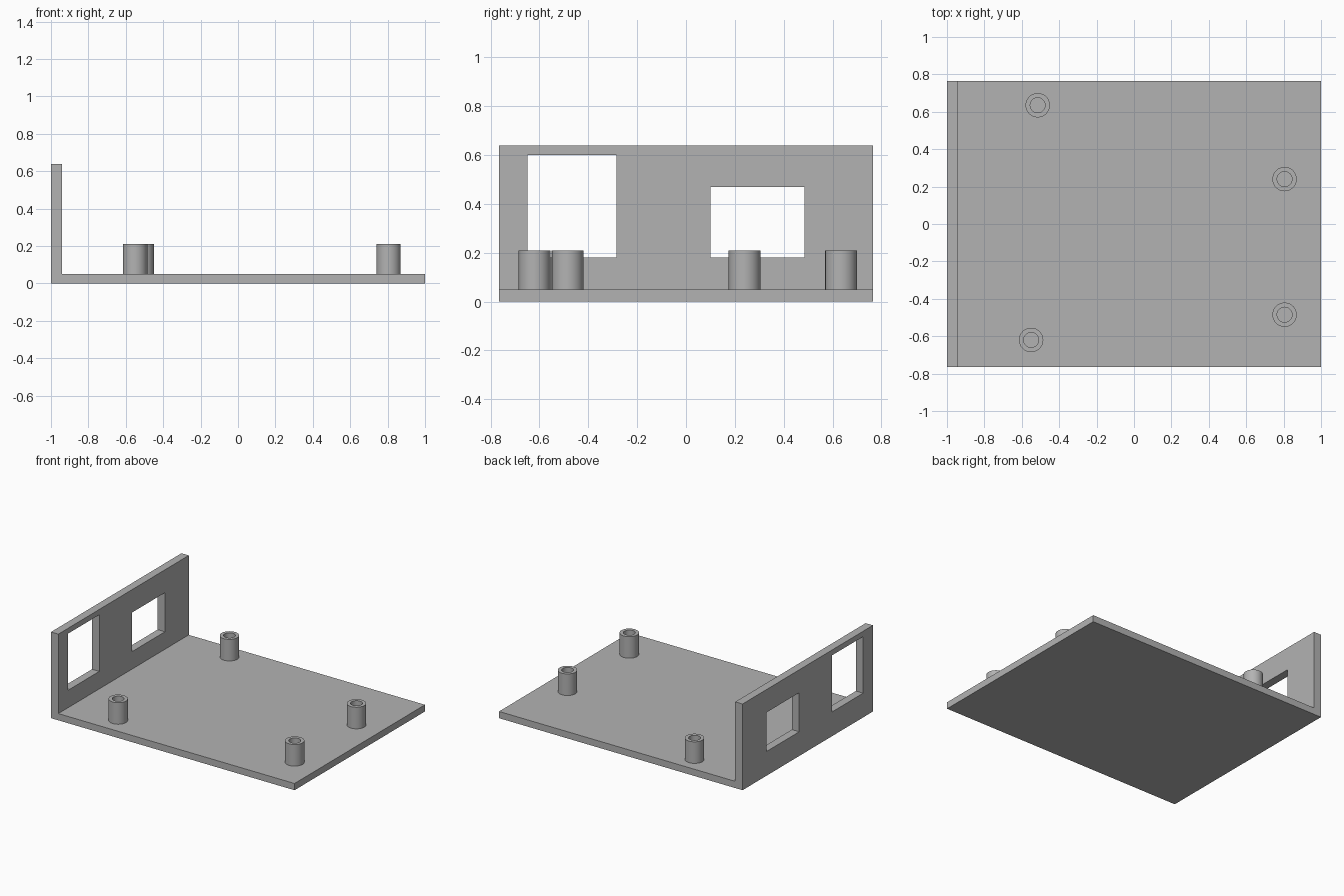
import bpy
import bmesh
from mathutils import Matrix, Vector

if "Cube" in bpy.data.objects:
    bpy.data.objects.remove(bpy.data.objects["Cube"], do_unlink=True)

# One plain grey for the whole tray
GREY = (0.45, 0.45, 0.45, 1.0)
grey = bpy.data.materials.new("plain grey")
grey.use_nodes = True
grey.diffuse_color = GREY
grey.node_tree.nodes["Principled BSDF"].inputs["Base Color"].default_value = GREY

HALF_WIDTH = 0.765
FLOOR = 0.05
WALL_IN = -0.94
WALL_TOP = 0.64


def make_object(name, bm):
    bmesh.ops.recalc_face_normals(bm, faces=bm.faces)
    mesh = bpy.data.meshes.new(name)
    bm.to_mesh(mesh)
    bm.free()
    mesh.materials.append(grey)
    obj = bpy.data.objects.new(name, mesh)
    bpy.context.collection.objects.link(obj)
    return obj


def activate(obj):
    bpy.ops.object.select_all(action="DESELECT")
    obj.select_set(True)
    bpy.context.view_layer.objects.active = obj


def extrude_profile(name, points):
    """Extrude an (x, z) outline across the full width in y."""
    bm = bmesh.new()
    face = bm.faces.new([bm.verts.new((x, -HALF_WIDTH, z)) for x, z in points])
    new = bmesh.ops.extrude_face_region(bm, geom=[face])["geom"]
    bmesh.ops.translate(bm, vec=(0, 2 * HALF_WIDTH, 0),
                        verts=[v for v in new if isinstance(v, bmesh.types.BMVert)])
    return make_object(name, bm)


def cut_window(target, y0, y1, z0, z1):
    """Cut a rectangular opening through the end wall."""
    bm = bmesh.new()
    centre = Vector((-0.97, (y0 + y1) / 2, (z0 + z1) / 2))
    bmesh.ops.create_cube(bm, size=1, matrix=Matrix.Translation(centre)
                          @ Matrix.Diagonal((0.2, y1 - y0, z1 - z0, 1)))
    cutter = make_object("window_cutter", bm)
    cutter.hide_render = True
    mod = target.modifiers.new("window", "BOOLEAN")
    mod.operation = "DIFFERENCE"
    mod.solver = "EXACT"
    mod.object = cutter
    activate(target)
    bpy.ops.object.modifier_apply(modifier=mod.name)
    bpy.data.objects.remove(cutter, do_unlink=True)


def standoff(name, x, y, outer=0.065, inner=0.04, top=0.21):
    """Hollow post: a tube profile spun around its axis."""
    bm = bmesh.new()
    profile = [(outer, FLOOR), (outer, top), (inner, top), (inner, FLOOR)]
    verts = [bm.verts.new((r, 0, z)) for r, z in profile]
    edges = [bm.edges.new((verts[i], verts[(i + 1) % 4])) for i in range(4)]
    bmesh.ops.spin(bm, geom=verts + edges, cent=(0, 0, 0), axis=(0, 0, 1),
                   angle=6.2831853, steps=48, use_duplicate=False)
    bmesh.ops.remove_doubles(bm, verts=bm.verts, dist=0.0005)
    obj = make_object(name, bm)
    obj.location = (x, y, 0)
    activate(obj)
    bpy.ops.object.shade_smooth_by_angle()


# Base plate and end wall in one L-shaped piece
tray = extrude_profile("base_and_end_wall", [
    (-1, 0), (1, 0), (1, FLOOR), (WALL_IN, FLOOR), (WALL_IN, WALL_TOP), (-1, WALL_TOP)])

# Tall and short connector openings
cut_window(tray, -0.65, -0.285, 0.18, 0.60)
cut_window(tray, 0.10, 0.485, 0.18, 0.47)

# Four mounting posts
standoff("standoff_front_right", -0.55, -0.62)
standoff("standoff_back_right", -0.515, 0.635)
standoff("standoff_front_left", 0.805, -0.485)
standoff("standoff_back_left", 0.805, 0.24)
